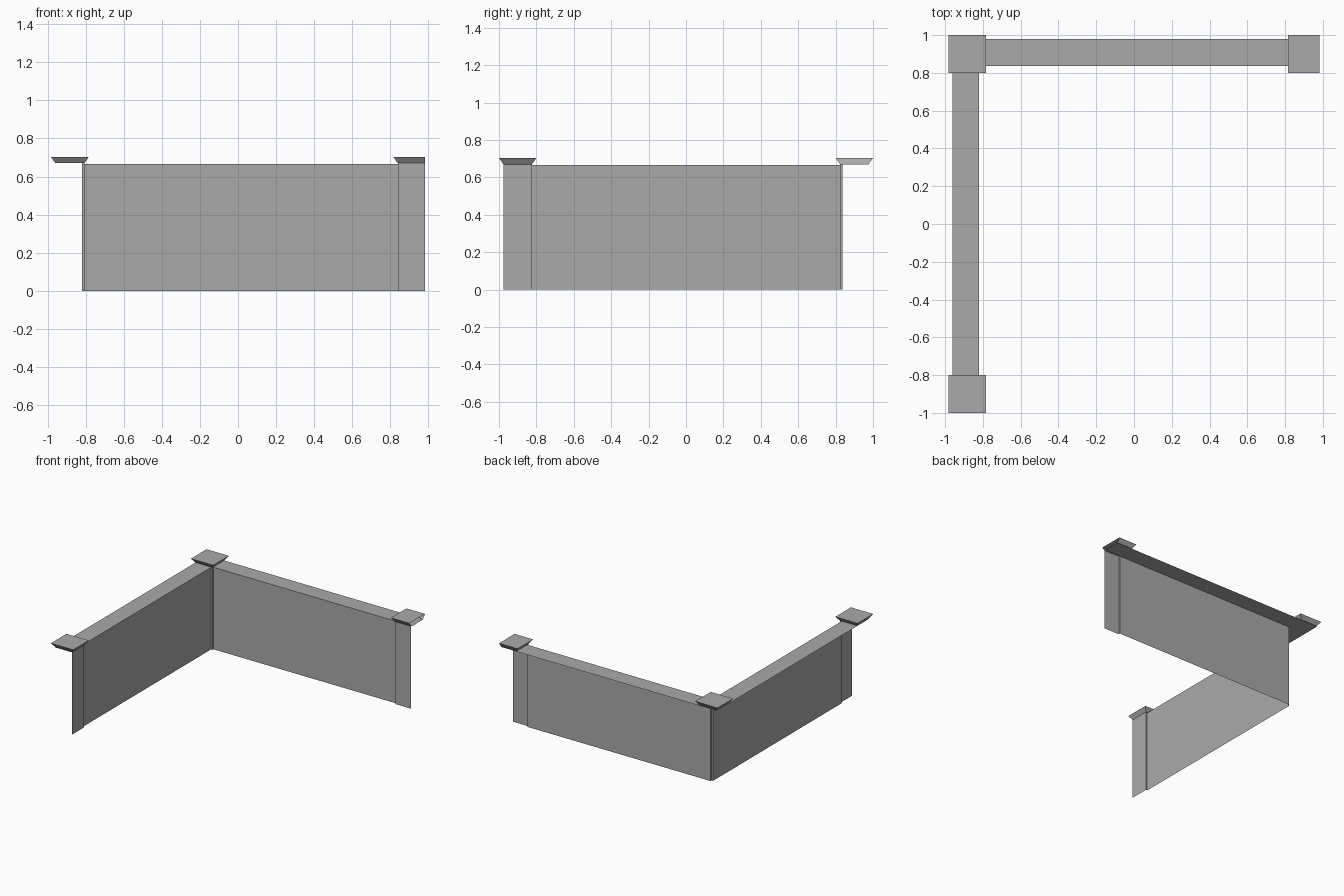
import bpy, bmesh

cube = bpy.data.objects.get("Cube")
if cube:
    bpy.data.objects.remove(cube, do_unlink=True)

stone = bpy.data.materials.new("grey stone")
stone.use_nodes = True
color = (0.4, 0.4, 0.4, 1)
stone.diffuse_color = color
stone.node_tree.nodes["Principled BSDF"].inputs["Base Color"].default_value = color

WALL_TOP, CAP_BASE, CAP_TOP = 0.667, 0.67, 0.704
LEFT, BACK = -0.883, 0.9          # post centre lines
POST, CAP, STEP = 0.076, 0.1, 0.013
FRONT_END, SIDE_END = -0.977, 0.981


def finish(name, bm):
    mesh = bpy.data.meshes.new(name)
    bm.to_mesh(mesh)
    bm.free()
    mesh.materials.append(stone)
    obj = bpy.data.objects.new(name, mesh)
    bpy.context.collection.objects.link(obj)


def sheet(name, path, height):
    """Upright open sheet following a plan path."""
    bm = bmesh.new()
    low = [bm.verts.new((x, y, 0)) for x, y in path]
    high = [bm.verts.new((x, y, height)) for x, y in path]
    for i in range(len(path) - 1):
        bm.faces.new((low[i], low[i + 1], high[i + 1], high[i]))
    finish(name, bm)


def slab(name, x0, x1, y0, y1, z):
    """Flat wall top."""
    bm = bmesh.new()
    bm.faces.new([bm.verts.new((x, y, z)) for x, y in
                  ((x0, y0), (x1, y0), (x1, y1), (x0, y1))])
    finish(name, bm)


def cap(name, cx, cy, x_limit=2):
    """Flared post cap, open below and where it is cut at x_limit."""
    bm = bmesh.new()
    rings = []
    for half, z in ((POST, CAP_BASE), (CAP, CAP_TOP)):
        rings.append([bm.verts.new((min(cx + sx * half, x_limit), cy + sy * half, z))
                      for sx, sy in ((-1, -1), (1, -1), (1, 1), (-1, 1))])
    low, high = rings
    for i in range(4):
        j = (i + 1) % 4
        if i == 1 and x_limit < cx + CAP:
            continue
        bm.faces.new((low[i], low[j], high[j], high[i]))
    bm.faces.new(high)
    finish(name, bm)


# Plan lines of the inner faces
post_x, panel_x = LEFT + POST, LEFT + POST - STEP
post_y, panel_y = BACK - POST, BACK - POST + STEP
front_y = -BACK + POST
side_x = 0.839

# Posts stand slightly proud of the panels
sheet("front_post", [(panel_x, front_y), (post_x, front_y), (post_x, FRONT_END)][::-1], CAP_BASE)
sheet("corner_post", [(post_x, panel_y), (post_x, post_y), (panel_x, post_y)][::-1], CAP_BASE)
sheet("side_post", [(side_x, panel_y), (side_x, post_y), (SIDE_END, post_y)], CAP_BASE)

# Wall panels
sheet("right_panel", [(panel_x, front_y), (panel_x, post_y)], WALL_TOP)
sheet("back_panel", [(post_x, panel_y), (side_x, panel_y)], WALL_TOP)

# Wall tops
DEPTH = 0.142
slab("right_wall_top", panel_x - DEPTH, panel_x, FRONT_END, panel_y, WALL_TOP)
slab("back_wall_top", panel_x - DEPTH, SIDE_END, panel_y, panel_y + DEPTH, WALL_TOP)

# Caps
cap("front_cap", LEFT, -BACK)
cap("corner_cap", LEFT, BACK)
cap("side_cap", side_x + POST, BACK, SIDE_END)
